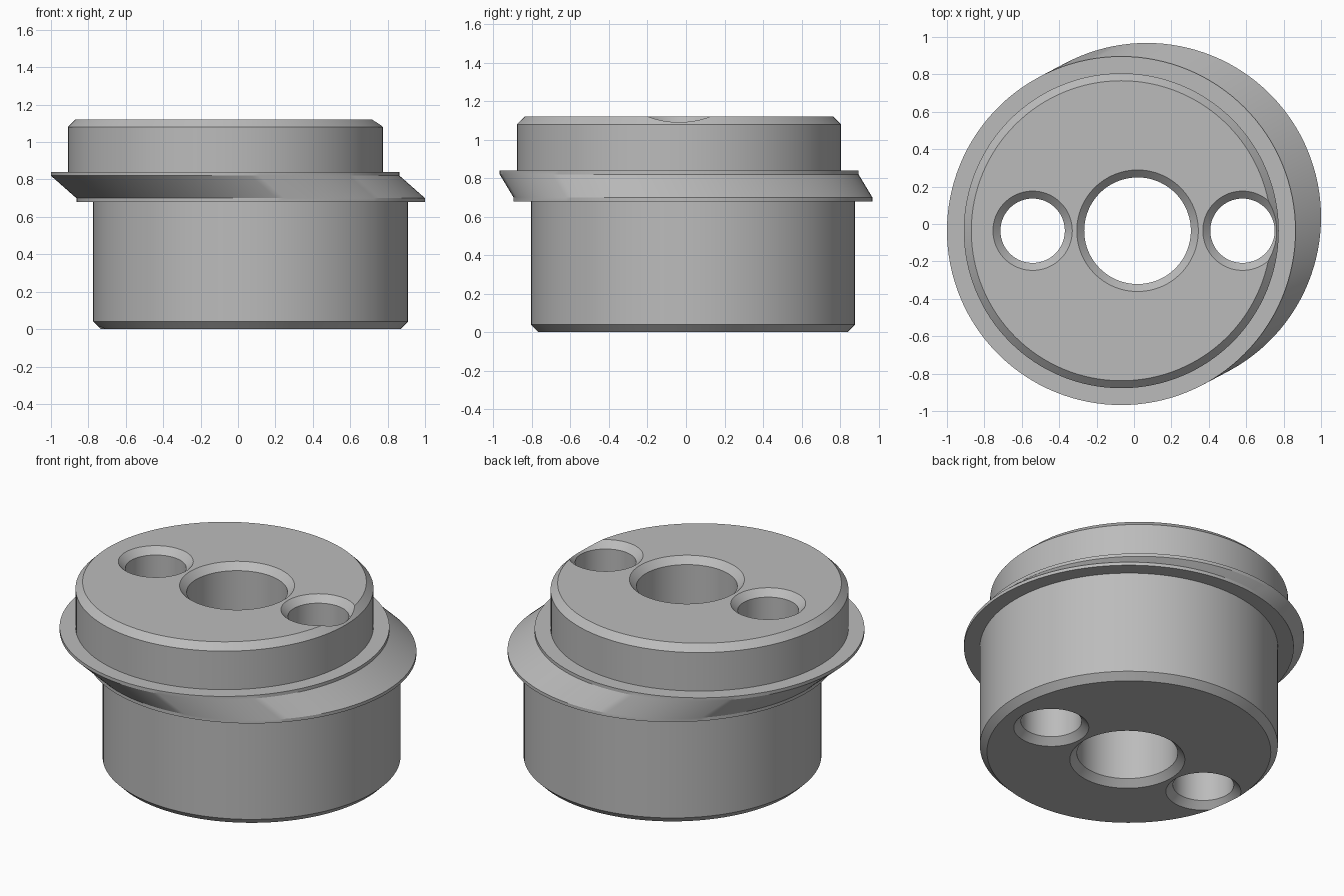
import bpy, bmesh, math
from mathutils import Vector

cube = bpy.data.objects.get("Cube")
if cube:
    bpy.data.objects.remove(cube, do_unlink=True)

SEGMENTS = 128
SHIFT = Vector((0.068, 0.036))   # half the offset between lower and upper axes
HEIGHT, CHAMFER = 1.12, 0.04
BODY_R, FLANGE_R = 0.842, 0.932

steel = bpy.data.materials.new("grey steel")
steel.use_nodes = True
grey = (0.5, 0.5, 0.5, 1)
steel.diffuse_color = grey
steel.node_tree.nodes["Principled BSDF"].inputs["Base Color"].default_value = grey


def skin_rings(bm, rings):
    """Closed solid through circles given as (centre, radius, height)."""
    loops = []
    for centre, radius, z in rings:
        angles = [math.tau * i / SEGMENTS for i in range(SEGMENTS)]
        loops.append([bm.verts.new((centre.x + radius * math.cos(a),
                                    centre.y + radius * math.sin(a), z)) for a in angles])
    for low, high in zip(loops, loops[1:]):
        for i in range(SEGMENTS):
            j = (i + 1) % SEGMENTS
            bm.faces.new((low[i], low[j], high[j], high[i]))
    bm.faces.new(reversed(loops[0]))
    bm.faces.new(loops[-1])


def make_object(name, solids):
    bm = bmesh.new()
    for rings in solids:
        skin_rings(bm, rings)
    bmesh.ops.recalc_face_normals(bm, faces=bm.faces)
    mesh = bpy.data.meshes.new(name)
    bm.to_mesh(mesh)
    bm.free()
    mesh.materials.append(steel)
    obj = bpy.data.objects.new(name, mesh)
    bpy.context.collection.objects.link(obj)
    return obj


# Eccentric body: lower drum and flange, sheared transition, upper flange and drum
low, up = SHIFT, -SHIFT
body = make_object("eccentric_bushing", [[
    (low, BODY_R - CHAMFER, 0), (low, BODY_R, CHAMFER),
    (low, BODY_R, 0.68), (low, FLANGE_R, 0.68), (low, FLANGE_R, 0.70),
    (up, FLANGE_R, 0.82), (up, FLANGE_R, 0.84), (up, BODY_R, 0.84),
    (up, BODY_R, HEIGHT - CHAMFER), (up, BODY_R - CHAMFER, HEIGHT)]])


# Through holes, countersunk at both ends
def hole(x, radius):
    c, extra = Vector((x, -0.036)), 0.01
    wide = radius + CHAMFER + extra
    return [(c, wide, -extra), (c, radius, CHAMFER),
            (c, radius, HEIGHT - CHAMFER), (c, wide, HEIGHT + extra)]


cutter = make_object("hole_cutter", [hole(-0.542, 0.172), hole(0.019, 0.285), hole(0.58, 0.172)])
cutter.hide_render = True

cut = body.modifiers.new("holes", 'BOOLEAN')
cut.operation = 'DIFFERENCE'
cut.solver = 'EXACT'
cut.object = cutter

bpy.ops.object.select_all(action='DESELECT')
body.select_set(True)
bpy.context.view_layer.objects.active = body
bpy.ops.object.modifier_apply(modifier=cut.name)
bpy.data.objects.remove(cutter, do_unlink=True)
bpy.ops.object.shade_smooth_by_angle(angle=math.radians(20))
